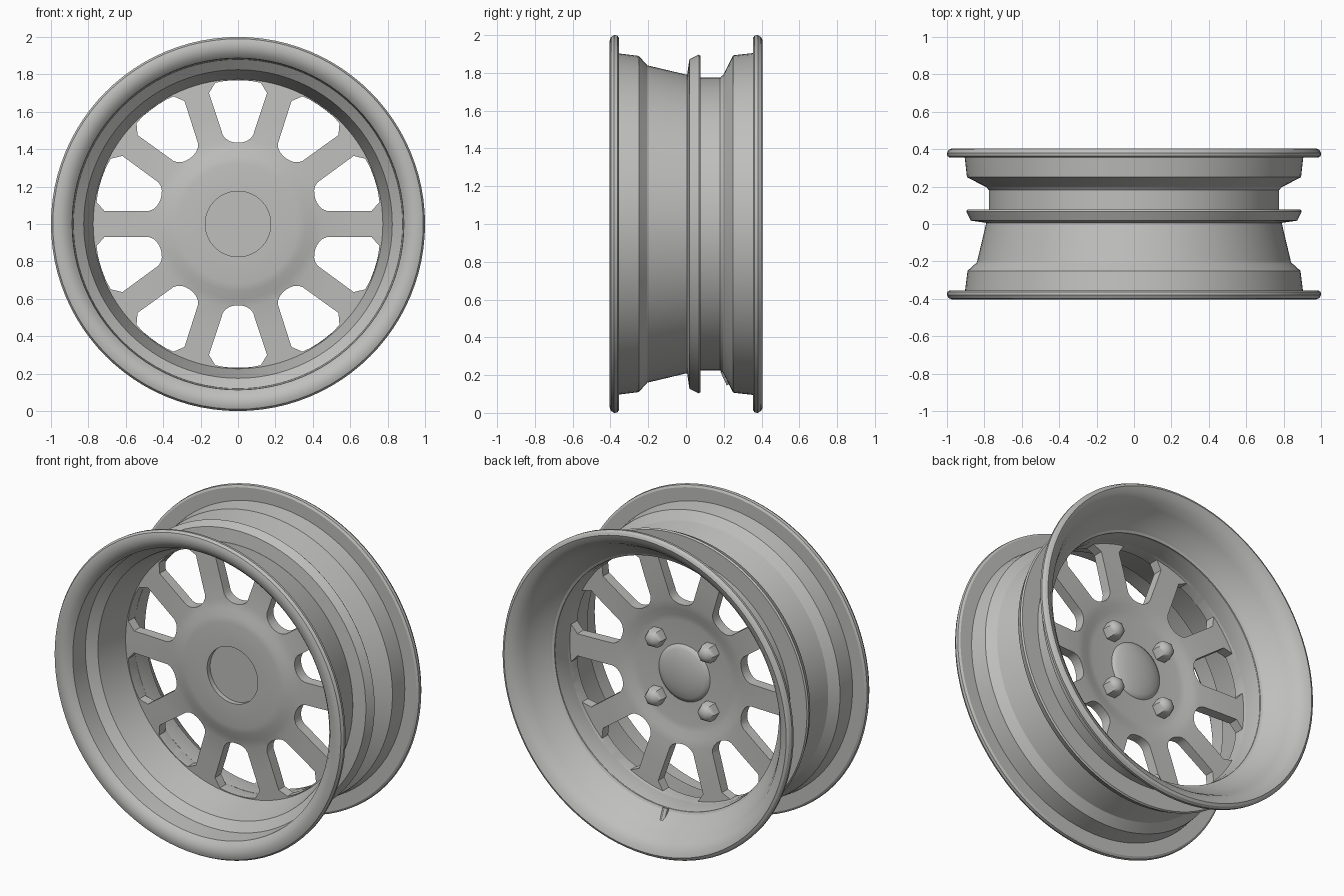
import bpy, bmesh, math
from mathutils import Matrix, Vector

if "Cube" in bpy.data.objects:
    bpy.data.objects.remove(bpy.data.objects["Cube"])

metal = bpy.data.materials.new("grey_metal")
metal.diffuse_color = (0.52, 0.52, 0.51, 1)
metal.use_nodes = True
metal.node_tree.nodes["Principled BSDF"].inputs["Base Color"].default_value = metal.diffuse_color
CENTER = Vector((0, 0, 1))


def finish(name, bm, angle=30):
    bmesh.ops.remove_doubles(bm, verts=bm.verts, dist=1e-5)
    bmesh.ops.recalc_face_normals(bm, faces=bm.faces)
    me = bpy.data.meshes.new(name)
    bm.to_mesh(me)
    bm.free()
    me.materials.append(metal)
    ob = bpy.data.objects.new(name, me)
    bpy.context.collection.objects.link(ob)
    smooth(ob, angle)
    return ob


def smooth(ob, angle):
    bpy.ops.object.select_all(action='DESELECT')
    ob.select_set(True)
    bpy.context.view_layer.objects.active = ob
    bpy.ops.object.shade_smooth_by_angle(angle=math.radians(angle))


def lathe(name, profile, segments=96, closed=True, origin=CENTER, angle=30):
    """Spin (radius, y) points around the axle direction."""
    bm = bmesh.new()
    vs = [bm.verts.new((r, y, 0)) for r, y in profile]
    pairs = list(zip(vs, vs[1:] + vs[:1])) if closed else list(zip(vs, vs[1:]))
    es = [bm.edges.new(p) for p in pairs]
    bmesh.ops.spin(bm, geom=vs + es, cent=(0, 0, 0), axis=(0, 1, 0),
                   angle=math.tau, steps=segments, use_merge=True)
    bmesh.ops.dissolve_degenerate(bm, dist=1e-5, edges=bm.edges)
    bmesh.ops.translate(bm, verts=bm.verts, vec=origin)
    return finish(name, bm, angle)


# front barrel with rolled lip
lathe("front_barrel", [
    (0.79, 0.005), (0.84, -0.205), (0.89, -0.25), (0.903, -0.355),
    (0.985, -0.355), (0.998, -0.363), (1.0, -0.38), (0.99, -0.397),
    (0.97, -0.404), (0.94, -0.402), (0.91, -0.39), (0.887, -0.365),
    (0.88, -0.25), (0.825, -0.205), (0.772, 0.005)])

# rear barrel with smooth bowl
lathe("rear_barrel", [
    (0.776, 0.07), (0.776, 0.19), (0.893, 0.25), (0.905, 0.355),
    (0.985, 0.355), (0.998, 0.363), (1.0, 0.38), (0.99, 0.397),
    (0.975, 0.404), (0.945, 0.393), (0.91, 0.365), (0.882, 0.32),
    (0.85, 0.26), (0.805, 0.215), (0.775, 0.18), (0.768, 0.13), (0.768, 0.07)])

# spoke disc with recessed hub centre and outer ring
disc = lathe("spoke_disc", [
    (0, -0.025), (0.175, -0.025), (0.175, -0.055), (0.32, -0.055),
    (0.36, -0.048), (0.40, -0.033), (0.45, -0.022), (0.60, -0.014),
    (0.78, -0.004), (0.79, 0.006), (0.872, 0.018), (0.897, 0.068),
    (0.89, 0.077), (0.77, 0.077), (0.765, 0.055), (0.60, 0.05),
    (0.45, 0.042), (0.40, 0.034), (0.36, 0.02), (0.32, 0.014), (0, 0.014)],
    closed=False)

# ten window cutters between parallel-sided spokes with flared feet
half = [(0.022, 0.4365), (0.045, 0.443), (0.066, 0.456), (0.081, 0.475),
        (0.089, 0.50), (0.155, 0.70), (0.122, 0.755), (0.06, 0.767)]
outline = [(0, 0.435)] + half + [(0, 0.77)] + [(-x, z) for x, z in reversed(half)]
bm = bmesh.new()
for i in range(10):
    turn = Matrix.Translation(CENTER) @ Matrix.Rotation(math.tau * i / 10, 4, 'Y')
    front = [bm.verts.new(turn @ Vector((x, -0.2, z))) for x, z in outline]
    back = [bm.verts.new(turn @ Vector((x, 0.2, z))) for x, z in outline]
    bm.faces.new(front)
    bm.faces.new(back[::-1])
    for j in range(len(outline)):
        k = (j + 1) % len(outline)
        bm.faces.new((front[j], back[j], back[k], front[k]))
cutter = finish("window_cutter", bm)
mod = disc.modifiers.new("windows", 'BOOLEAN')
mod.operation = 'DIFFERENCE'
mod.solver = 'EXACT'
mod.object = cutter
bpy.context.view_layer.update()
deps = bpy.context.evaluated_depsgraph_get()
cut_mesh = bpy.data.meshes.new_from_object(disc.evaluated_get(deps))
disc.modifiers.clear()
disc.data = cut_mesh
bpy.data.objects.remove(cutter)
smooth(disc, 30)

# domed cap on the rear of the hub
lathe("hub_cap", [(0.18, 0.005), (0.175, 0.018), (0.15, 0.03), (0.10, 0.042),
                  (0.05, 0.048), (0, 0.05)], 48, closed=False, angle=50)

# four hexagonal wheel nuts
for sx in (-1, 1):
    for sz in (-1, 1):
        lathe("wheel_nut", [(0.058, 0.0), (0.058, 0.06), (0.045, 0.083),
                            (0.02, 0.095), (0, 0.097)], 6, closed=False,
              origin=CENTER + Vector((0.183 * sx, 0, 0.183 * sz)), angle=35)

# small valve stem on the lower slope
bm = bmesh.new()
bmesh.ops.create_cone(bm, cap_ends=True, segments=12, radius1=0.018, radius2=0.018, depth=0.08)
bmesh.ops.transform(bm, verts=bm.verts,
                    matrix=Matrix.Translation((0, 0.215, 0.19)) @ Matrix.Rotation(math.radians(25), 4, 'X'))
finish("valve_stem", bm)
